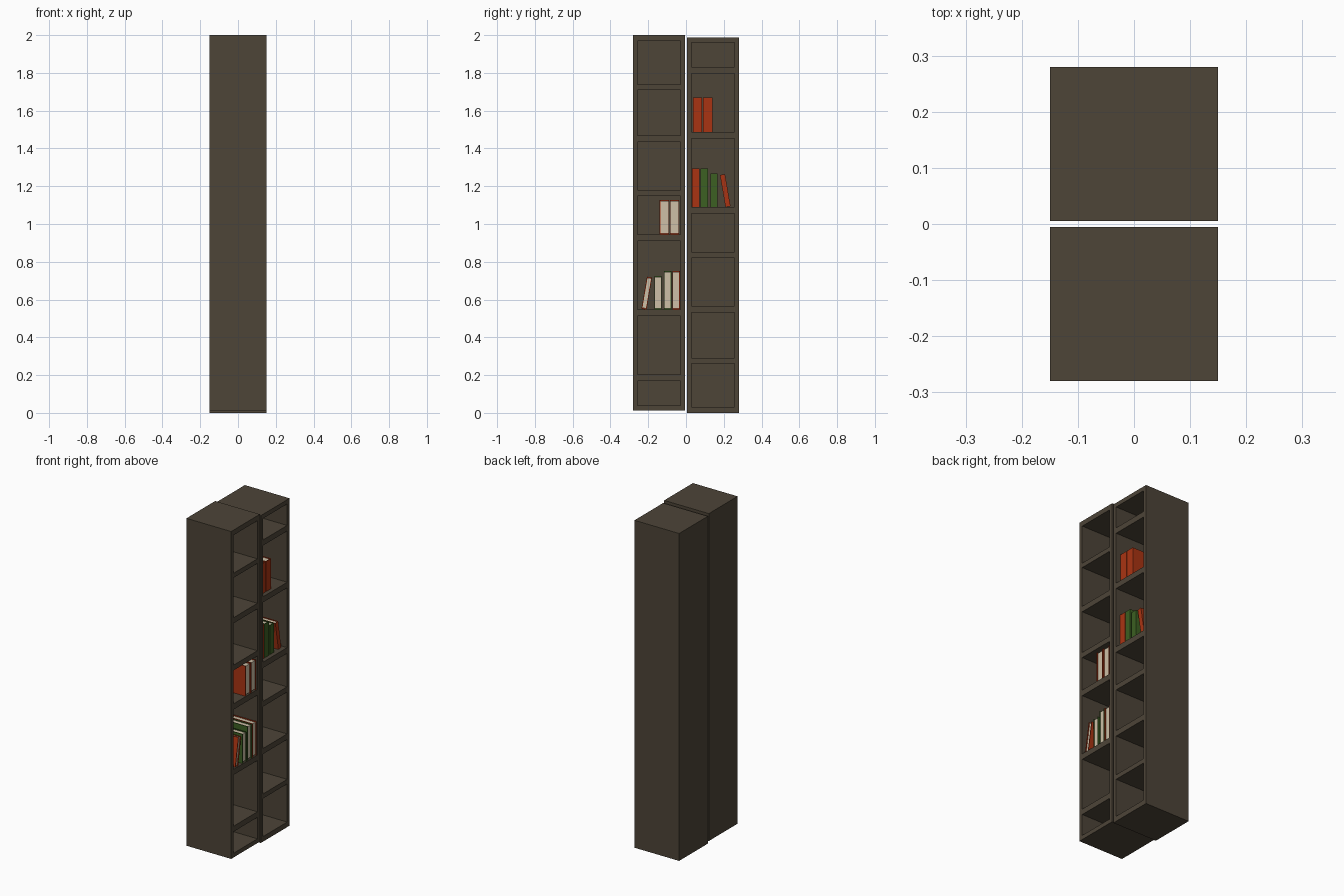
import bpy, bmesh, math
from mathutils import Matrix, Vector

if "Cube" in bpy.data.objects:
    bpy.data.objects.remove(bpy.data.objects["Cube"])


def material(name, rgb):
    m = bpy.data.materials.new(name)
    m.diffuse_color = (*rgb, 1)
    m.use_nodes = True
    m.node_tree.nodes["Principled BSDF"].inputs["Base Color"].default_value = m.diffuse_color
    return m


WOOD = material("dark wood", (0.074, 0.058, 0.039))
ORANGE = material("orange cover", (0.40, 0.034, 0.006))
GREEN = material("green cover", (0.045, 0.115, 0.016))
PAPER = material("cream paper", (0.62, 0.53, 0.39))

# compartment (bottom, top) heights of the rear cabinet
BAYS = [(0.031, 0.262), (0.29, 0.532), (0.566, 0.82), (0.852, 1.055),
        (1.09, 1.453), (1.487, 1.798), (1.832, 1.962)]
TOP = 1.988
HALF_X = 0.15


def finish(bm, name, mats):
    me = bpy.data.meshes.new(name)
    bm.to_mesh(me)
    bm.free()
    for m in mats:
        me.materials.append(m)
    ob = bpy.data.objects.new(name, me)
    bpy.context.collection.objects.link(ob)
    return ob


def cabinet(name, matrix):
    bm = bmesh.new()
    ys = [0.005, 0.028, 0.257, 0.28]
    zs = [0] + [z for bay in BAYS for z in bay] + [TOP]
    # open face as a grid
    v = [[bm.verts.new((HALF_X, y, z)) for y in ys] for z in zs]
    bays = []
    for r in range(len(zs) - 1):
        for c in range(3):
            f = bm.faces.new((v[r][c], v[r][c + 1], v[r + 1][c + 1], v[r + 1][c]))
            if c == 1 and r % 2 == 1:
                bays.append(f)
    rim = [e for e in bm.edges if e.is_boundary]
    # sink the compartments
    out = bmesh.ops.extrude_discrete_faces(bm, faces=bays)
    for f in out["faces"]:
        bmesh.ops.translate(bm, verts=f.verts[:], vec=(-0.28, 0, 0))
    # outer sides and back
    out = bmesh.ops.extrude_edge_only(bm, edges=rim)["geom"]
    bmesh.ops.translate(bm, verts=[g for g in out if isinstance(g, bmesh.types.BMVert)],
                        vec=(-2 * HALF_X, 0, 0))
    bmesh.ops.holes_fill(bm, edges=[e for e in bm.edges if e.is_boundary], sides=0)
    bmesh.ops.recalc_face_normals(bm, faces=bm.faces[:])
    bm.transform(matrix)
    finish(bm, name, [WOOD])


def box(bm, lo, hi, mat):
    lo, hi = Vector(lo), Vector(hi)
    m = Matrix.Translation((lo + hi) / 2) @ Matrix.Diagonal((*(hi - lo), 1))
    verts = bmesh.ops.create_cube(bm, size=1, matrix=m)["verts"]
    for f in {f for vert in verts for f in vert.link_faces}:
        f.material_index = mat


DEPTH = 0.15


def book(name, cover, y, width, height, lean, matrix):
    # spine at x = 0, fore-edge at -DEPTH
    bm = bmesh.new()
    t, gap = 0.004, 0.005
    box(bm, (-DEPTH, 0, 0), (-t, t, height), 0)
    box(bm, (-DEPTH, width - t, 0), (-t, width, height), 0)
    box(bm, (-t, 0, 0), (0, width, height), 0)
    box(bm, (-DEPTH + gap, t, gap), (-t, width - t, height - gap), 1)
    bm.transform(matrix @ Matrix.Translation((0, y, 0)) @ Matrix.Rotation(lean, 4, 'X'))
    finish(bm, name, [cover, PAPER])


PAIR = [(ORANGE, 0.037, 0.048, 0.183, 0), (ORANGE, 0.089, 0.05, 0.183, 0)]
ROW = [(ORANGE, 0.033, 0.039, 0.205, 0), (GREEN, 0.078, 0.039, 0.205, 0),
       (GREEN, 0.129, 0.038, 0.178, 0), (ORANGE, 0.209, 0.027, 0.172, 0.17)]


def shelf_books(name, books, z, turned):
    if turned:   # fore-edges out, mirrored order
        m = Matrix.Translation((0.147 - DEPTH, 0, z)) @ Matrix.Rotation(math.pi, 4, 'Z')
    else:        # spines out
        m = Matrix.Translation((0.125, 0, z))
    for i, b in enumerate(books):
        book(f"{name}_{i + 1}", *b, m)


# second cabinet is the first one turned upside down
cabinet("rear_cabinet", Matrix.Identity(4))
cabinet("front_cabinet", Matrix.Translation((0, 0, 2)) @ Matrix.Rotation(math.pi, 4, 'X'))

shelf_books("rear_upper_book", PAIR, 1.487, False)
shelf_books("rear_lower_book", ROW, 1.09, False)
shelf_books("front_upper_book", PAIR, 2 - 1.055, True)
shelf_books("front_lower_book", ROW, 2 - 1.453, True)
